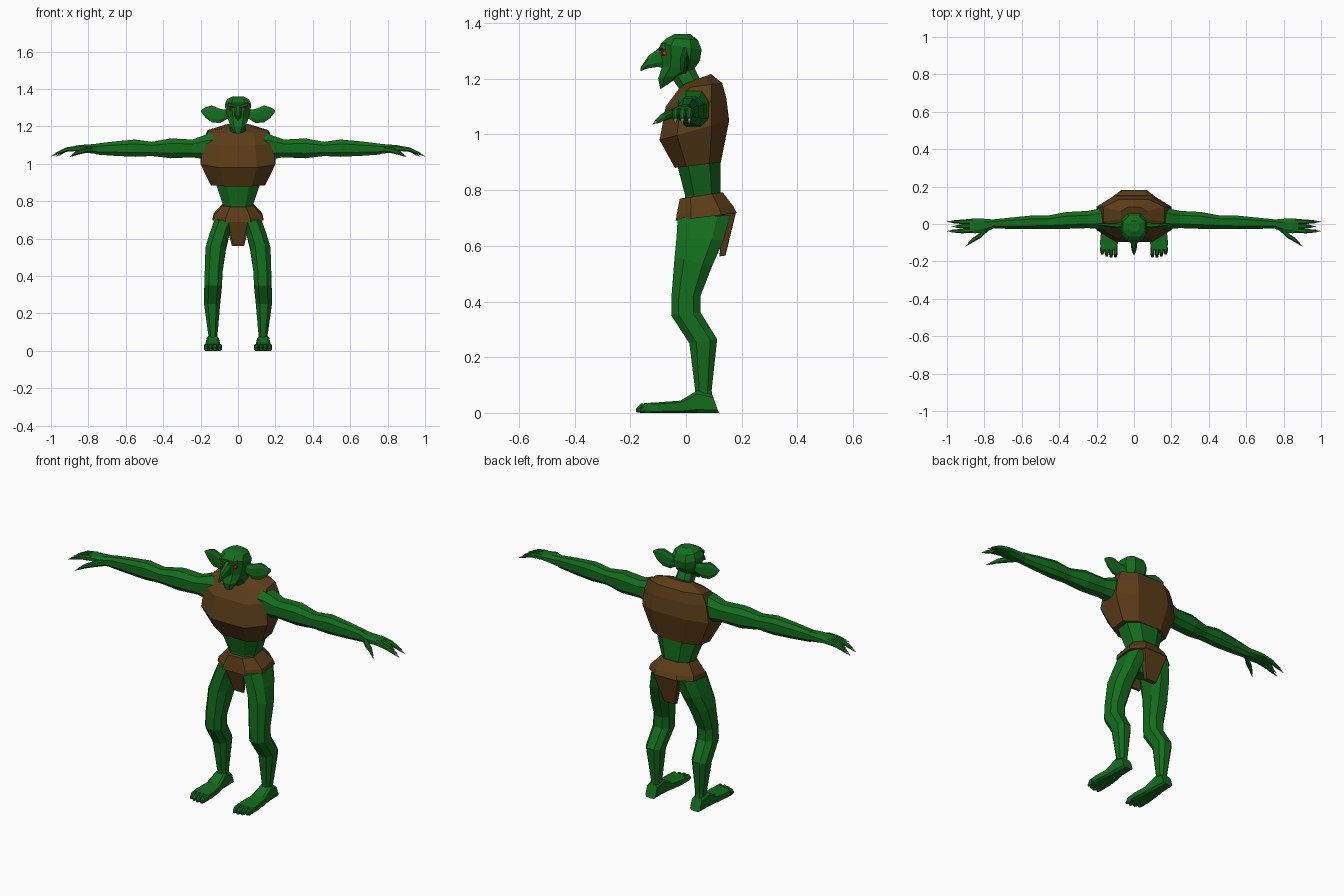
import bpy, bmesh
from mathutils import Vector


def material(name, rgb):
    m = bpy.data.materials.new(name)
    m.diffuse_color = (*rgb, 1)
    return m


GREEN = material("green_skin", (0.006, 0.155, 0.012))
BROWN = material("brown_leather", (0.105, 0.047, 0.009))
RED = material("red_eye", (0.8, 0.01, 0.01))
CLAW = material("pale_claw", (0.5, 0.5, 0.45))


def loft(name, rings, mat, axis="z", k=0.5, mirror=False):
    """Skin bevelled-box rings (a0, a1, b0, b1, c0, c1); c slants from c0 at b0 to c1 at b1.
    axis z: a=x b=y c=z | axis x: a=y b=z c=x | axis y: a=x b=z c=y"""
    octagon = [(k, -1), (1, -k), (1, k), (k, 1), (-k, 1), (-1, k), (-1, -k), (-k, -1)]
    bm = bmesh.new()
    loops = []
    for a0, a1, b0, b1, c0, c1 in rings:
        loop = []
        for u, v in octagon:
            a = (a0 + a1) / 2 + u * (a1 - a0) / 2
            b = (b0 + b1) / 2 + v * (b1 - b0) / 2
            c = c0 + (c1 - c0) * (v + 1) / 2
            p = {"z": (a, b, c), "x": (c, a, b), "y": (a, c, b)}[axis]
            loop.append(bm.verts.new(Vector(p)))
        loops.append(loop)
    for lo, hi in zip(loops, loops[1:]):
        for i in range(8):
            j = (i + 1) % 8
            bm.faces.new((lo[i], lo[j], hi[j], hi[i]))
    bm.faces.new(loops[0])
    bm.faces.new(loops[-1])
    bmesh.ops.recalc_face_normals(bm, faces=bm.faces)
    me = bpy.data.meshes.new(name)
    bm.to_mesh(me)
    bm.free()
    me.materials.append(mat)
    ob = bpy.data.objects.new(name, me)
    bpy.context.collection.objects.link(ob)
    if mirror:
        ob.modifiers.new("mirror", 'MIRROR').use_mirror_merge = False
    return ob


def centred(rows):
    """Rows (half width, y front, y back, z front, z back) to rings about x = 0."""
    return [(-w, w, *r) for w, *r in rows]


def flat(rows):
    """Rows (a0, a1, b0, b1, c) to unslanted rings."""
    return [(*r, r[-1]) for r in rows]


def finger(name, path, mat=GREEN):
    """Tapering digit along x through (x, y, z, radius) points."""
    loft(name, flat([(y - r, y + r, z - r, z + r, x) for x, y, z, r in path]), mat, "x", mirror=True)


# Torso, vest and neck
loft("vest", centred([(0.145, -0.04, 0.125, 0.88, 0.90), (0.20, -0.095, 0.155, 0.98, 1.05),
                      (0.187, -0.073, 0.145, 1.10, 1.13), (0.163, -0.025, 0.13, 1.165, 1.185),
                      (0.07, 0.0, 0.09, 1.185, 1.217)]), BROWN)
loft("waist", centred([(0.08, -0.005, 0.125, 0.74, 0.74), (0.08, -0.003, 0.125, 0.78, 0.78),
                       (0.122, -0.034, 0.123, 0.90, 0.91)]), GREEN)
loft("neck", centred([(0.045, -0.015, 0.06, 1.15, 1.18), (0.04, -0.05, 0.03, 1.20, 1.24)]), GREEN)

# Belt, hips and loincloth
loft("belt", centred([(0.135, -0.037, 0.182, 0.69, 0.718), (0.13, -0.033, 0.17, 0.715, 0.742),
                      (0.083, -0.022, 0.132, 0.77, 0.792)]), BROWN)
loft("hips", centred([(0.035, 0.02, 0.12, 0.63, 0.62), (0.10, -0.015, 0.15, 0.72, 0.73)]), GREEN)
loft("front_flap", centred([(0.028, 0.005, 0.018, 0.57, 0.57), (0.055, -0.034, -0.015, 0.70, 0.70)]),
     BROWN, k=0.95)
loft("back_flap", centred([(0.033, 0.12, 0.142, 0.562, 0.565), (0.075, 0.135, 0.18, 0.72, 0.722)]),
     BROWN, k=0.9)

# Legs
loft("leg", [(0.02, 0.125, -0.03, 0.16, 0.70, 0.71), (0.045, 0.152, -0.034, 0.135, 0.63, 0.62),
             (0.065, 0.174, -0.041, 0.095, 0.56, 0.53), (0.083, 0.178, -0.052, 0.052, 0.42, 0.42),
             (0.085, 0.18, -0.053, 0.053, 0.35, 0.36), (0.095, 0.182, 0.012, 0.112, 0.25, 0.265),
             (0.11, 0.158, 0.033, 0.092, 0.08, 0.08), (0.108, 0.16, 0.03, 0.10, 0.03, 0.03)],
     GREEN, mirror=True)

# Feet with four toes
loft("foot", [(0.105, 0.165, 0, 0.065, 0.118, 0.095), (0.103, 0.168, 0, 0.08, 0.04, 0.04),
              (0.095, 0.174, 0, 0.044, -0.02, -0.02), (0.086, 0.182, 0, 0.038, -0.10, -0.10),
              (0.09, 0.178, 0, 0.036, -0.135, -0.135)], GREEN, "y", k=0.7, mirror=True)
for i, tip in enumerate((-0.178, -0.18, -0.174, -0.164)):
    x = 0.099 + i * 0.0235
    loft(f"toe_{i + 1}", flat([(x - 0.012, x + 0.012, 0, 0.036, -0.125),
                               (x - 0.011, x + 0.011, 0, 0.034, tip + 0.018),
                               (x - 0.006, x + 0.006, 0.003, 0.014, tip)]), GREEN, "y", mirror=True)

# Arms
loft("arm", flat([(-0.03, 0.09, 1.02, 1.165, 0.13), (-0.028, 0.085, 1.025, 1.155, 0.175),
                  (-0.022, 0.07, 1.035, 1.13, 0.245), (-0.026, 0.064, 1.03, 1.136, 0.36),
                  (-0.026, 0.045, 1.042, 1.118, 0.46), (-0.028, 0.045, 1.038, 1.13, 0.55),
                  (-0.026, 0.034, 1.043, 1.12, 0.66), (-0.024, 0.024, 1.05, 1.108, 0.76)]),
     GREEN, "x", mirror=True)

# Hands: palm, three fingers, thumb and claws
loft("palm", flat([(-0.024, 0.024, 1.052, 1.107, 0.75), (-0.045, 0.028, 1.058, 1.104, 0.80),
                   (-0.05, 0.03, 1.066, 1.10, 0.85), (-0.045, 0.027, 1.068, 1.094, 0.88)]),
     GREEN, "x", mirror=True)
for name, y, y_tip, x_tip in (("back_finger", 0.014, 0.012, 0.975), ("middle_finger", -0.009, -0.013, 0.95),
                              ("front_finger", -0.033, -0.038, 0.975)):
    finger(name, [(0.86, y, 1.083, 0.014), (0.92, y_tip, 1.076, 0.012), (x_tip, y_tip, 1.053, 0.007)])
    finger(name + "_claw", [(x_tip - 0.003, y_tip, 1.053, 0.006), (x_tip + 0.025, y_tip, 1.04, 0.001)], CLAW)
finger("thumb", [(0.775, -0.015, 1.078, 0.018), (0.82, -0.06, 1.072, 0.015), (0.86, -0.085, 1.06, 0.012),
                 (0.888, -0.108, 1.045, 0.006)])
finger("thumb_claw", [(0.885, -0.107, 1.046, 0.005), (0.902, -0.12, 1.037, 0.001)], CLAW)

# Head with pointed chin
loft("head", centred([(0.022, -0.092, -0.065, 1.163, 1.18), (0.042, -0.10, -0.015, 1.20, 1.215),
                      (0.054, -0.085, 0.03, 1.245, 1.235), (0.064, -0.088, 0.05, 1.29, 1.265),
                      (0.07, -0.092, 0.056, 1.325, 1.305), (0.058, -0.068, 0.042, 1.347, 1.34),
                      (0.028, -0.04, 0.015, 1.361, 1.361)]), GREEN)

# Hooked nose, brows, eyes and ears
loft("nose", flat([(-0.02, 0.02, 1.235, 1.325, -0.075), (-0.018, 0.018, 1.243, 1.308, -0.10),
                   (-0.014, 0.014, 1.238, 1.283, -0.135), (-0.004, 0.004, 1.228, 1.24, -0.163)]), GREEN, "y")
loft("brow", flat([(-0.098, -0.075, 1.298, 1.315, 0.012), (-0.09, -0.06, 1.306, 1.328, 0.05)]),
     GREEN, "x", mirror=True)
loft("eye", flat([(-0.087, -0.07, 1.287, 1.297, 0.029), (-0.089, -0.065, 1.283, 1.301, 0.038),
                  (-0.083, -0.06, 1.286, 1.3, 0.048)]), RED, "x", mirror=True)
loft("ear", flat([(-0.022, 0.012, 1.245, 1.287, 0.05), (-0.022, 0.006, 1.218, 1.294, 0.095),
                  (-0.016, 0.006, 1.222, 1.312, 0.14), (-0.01, 0.006, 1.245, 1.303, 0.172),
                  (-0.004, 0.003, 1.278, 1.288, 0.198)]), GREEN, "x", mirror=True)
